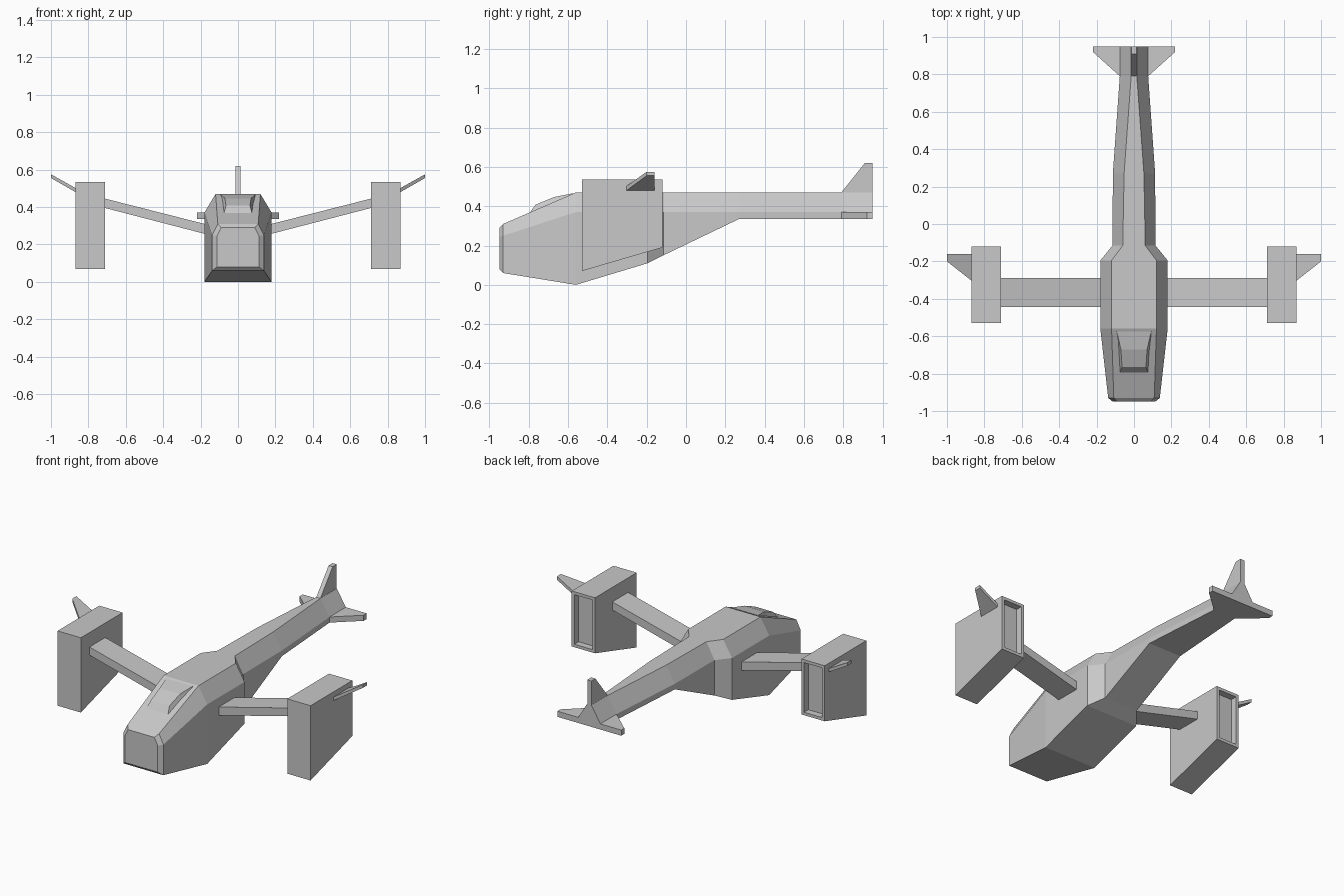
import bpy
import bmesh

cube = bpy.data.objects.get("Cube")
if cube:
    bpy.data.objects.remove(cube, do_unlink=True)

# Single hull paint
grey = bpy.data.materials.new("hull grey")
grey.use_nodes = True
colour = (0.58, 0.58, 0.58, 1)
grey.diffuse_color = colour
grey.node_tree.nodes["Principled BSDF"].inputs["Base Color"].default_value = colour


def finish(name, bm):
    bmesh.ops.recalc_face_normals(bm, faces=bm.faces[:])
    mesh = bpy.data.meshes.new(name)
    bm.to_mesh(mesh)
    bm.free()
    mesh.materials.append(grey)
    obj = bpy.data.objects.new(name, mesh)
    bpy.context.collection.objects.link(obj)
    return obj


def loft(rings):
    """Skin a closed, capped solid over rings of equal point count."""
    bm = bmesh.new()
    rows = [[bm.verts.new(p) for p in ring] for ring in rings]
    for a, b in zip(rows, rows[1:]):
        for i in range(len(a)):
            j = (i + 1) % len(a)
            bm.faces.new((a[i], a[j], b[j], b[i]))
    bm.faces.new(rows[0][::-1])
    bm.faces.new(rows[-1])
    return bm


def box_ring(x, y0, y1, z0, z1):
    return [(x, y0, z0), (x, y1, z0), (x, y1, z1), (x, y0, z1)]


def body_ring(y, bottom, shoulder, top, half, top_half):
    right = [(half, y, bottom), (half, y, shoulder), (top_half, y, top)]
    return right + [(-x, y, z) for x, y, z in reversed(right)]


# Fuselage: bevelled nose, cabin, necked tail boom
finish("fuselage", loft([body_ring(*s) for s in (
    (-0.95, 0.08, 0.245, 0.29, 0.113, 0.09),
    (-0.93, 0.06, 0.25, 0.31, 0.138, 0.108),
    (-0.56, 0.0, 0.37, 0.47, 0.18, 0.12),
    (-0.195, 0.11, 0.37, 0.47, 0.18, 0.12),
    (-0.115, 0.15, 0.37, 0.47, 0.115, 0.06),
    (0.27, 0.335, 0.37, 0.47, 0.113, 0.053),
    (0.79, 0.335, 0.37, 0.47, 0.076, 0.015),
    (0.95, 0.335, 0.37, 0.47, 0.076, 0.015))]))

# Canopy: raised hood on the sloping nose
finish("canopy", loft([
    [(-b, y, z - 0.02), (b, y, z - 0.02), (t, yt, zt), (-t, yt, zt)]
    for b, y, z, t, yt, zt in (
        (0.082, -0.815, 0.36, 0.064, -0.765, 0.408),
        (0.088, -0.70, 0.41, 0.07, -0.67, 0.447),
        (0.095, -0.585, 0.459, 0.092, -0.575, 0.466))]))

# Tail fin
finish("tail_fin", loft([
    [(x, 0.79, 0.46), (x, 0.95, 0.46), (x, 0.95, 0.62), (x, 0.91, 0.62), (x, 0.79, 0.47)]
    for x in (-0.014, 0.014)]))

for side, s in (("left", 1), ("right", -1)):
    # Tailplane
    finish(side + "_tailplane", loft([
        box_ring(0.07 * s, 0.785, 0.95, 0.335, 0.37),
        box_ring(0.22 * s, 0.92, 0.95, 0.335, 0.37)]))

    # Wing with dihedral
    finish(side + "_wing", loft([
        box_ring(0.14 * s, -0.445, -0.29, 0.247, 0.3),
        box_ring(0.73 * s, -0.445, -0.29, 0.4, 0.45)]))

    # Engine pod: slanted underside and recessed exhaust
    bm = loft([[(x * s, -0.53, 0.07), (x * s, -0.12, 0.19),
                (x * s, -0.12, 0.535), (x * s, -0.53, 0.535)] for x in (0.71, 0.87)])
    bmesh.ops.recalc_face_normals(bm, faces=bm.faces[:])
    rear = max(bm.faces, key=lambda f: f.calc_center_median().y)
    bmesh.ops.inset_region(bm, faces=[rear], thickness=0.026)
    bmesh.ops.inset_region(bm, faces=[rear], thickness=0.001)
    bmesh.ops.translate(bm, verts=rear.verts[:], vec=(0, -0.04, 0))
    finish(side + "_engine_pod", bm)

    # Upswept finlet on the pod
    finish(side + "_pod_finlet", loft([
        box_ring(0.86 * s, -0.31, -0.16, 0.475, 0.497),
        box_ring(1.0 * s, -0.2, -0.16, 0.555, 0.575)]))
